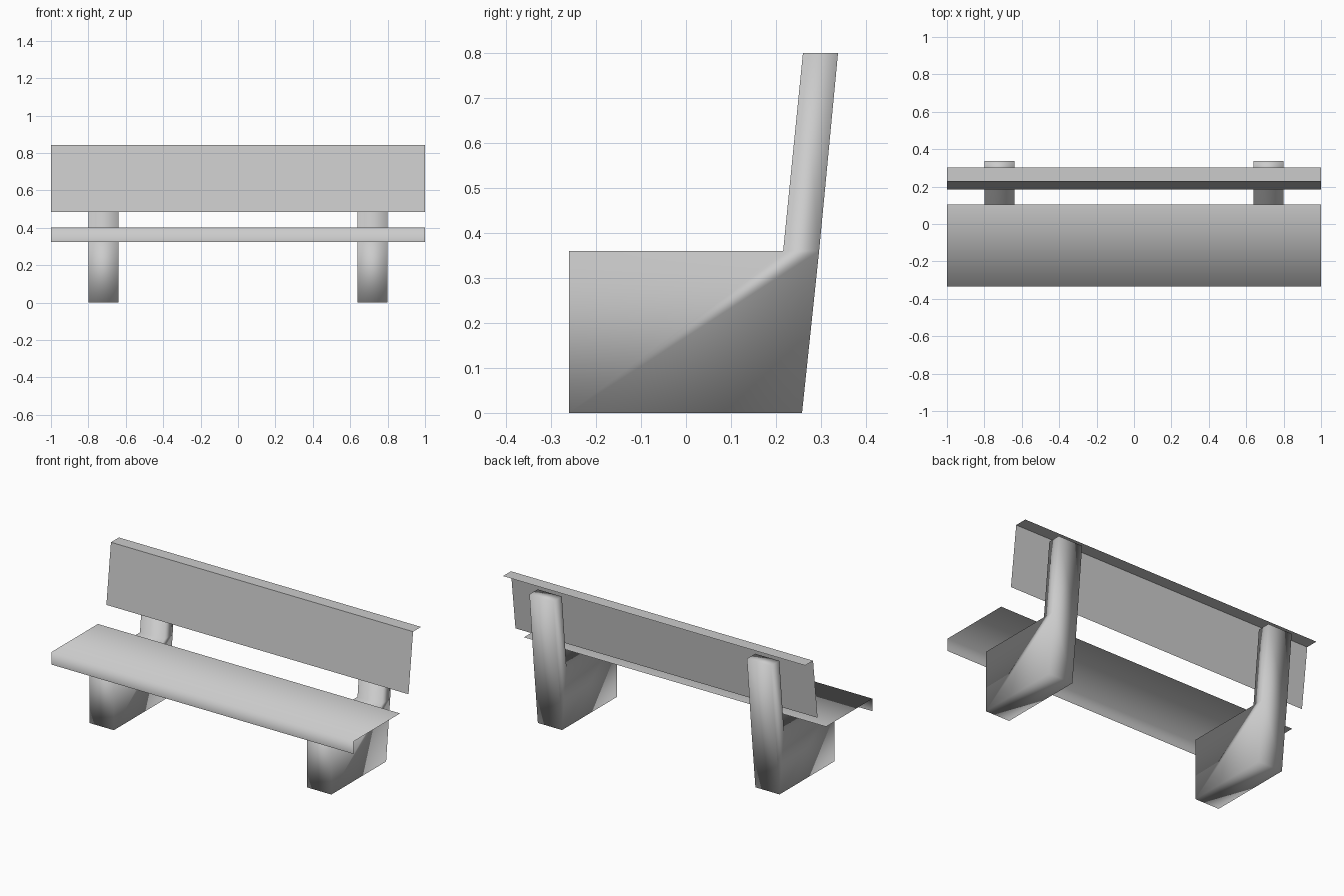
import bpy
import bmesh

cube = bpy.data.objects.get("Cube")
if cube:
    bpy.data.objects.remove(cube)

grey = bpy.data.materials.new("light grey")
grey.use_nodes = True
grey.diffuse_color = (0.6, 0.6, 0.6, 1)
grey.node_tree.nodes["Principled BSDF"].inputs["Base Color"].default_value = (0.6, 0.6, 0.6, 1)


def extrude_profile(name, profile, x0, x1, closed, smooth):
    """Sweep a (y, z) profile along x; closed profiles become solid prisms."""
    bm = bmesh.new()
    a = [bm.verts.new((x0, y, z)) for y, z in profile]
    b = [bm.verts.new((x1, y, z)) for y, z in profile]
    n = len(profile)
    for i in range(n if closed else n - 1):
        j = (i + 1) % n
        bm.faces.new((a[i], b[i], b[j], a[j]))
    if closed:
        bm.faces.new(a)
        bm.faces.new(b[::-1])
        bmesh.ops.recalc_face_normals(bm, faces=bm.faces)
    for face in bm.faces:
        face.smooth = smooth
    mesh = bpy.data.meshes.new(name)
    bm.to_mesh(mesh)
    bm.free()
    mesh.materials.append(grey)
    obj = bpy.data.objects.new(name, mesh)
    bpy.context.collection.objects.link(obj)
    return obj


# Seat: thin sheet with a front lip
extrude_profile("seat", [(-0.335, 0.325), (-0.335, 0.4), (0.104, 0.4)], -1, 1, False, True)

# Backrest: leaning sheet with a flange along its top
extrude_profile("backrest", [(0.184, 0.484), (0.227, 0.842), (0.302, 0.842)], -1, 1, False, False)

# Supports: block under the seat with a leaning post behind
support = [(-0.26, 0), (0.258, 0), (0.296, 0.36), (0.338, 0.8),
           (0.26, 0.8), (0.216, 0.36), (-0.26, 0.36)]
for side, x in (("left", 0.72), ("right", -0.72)):
    extrude_profile(side + "_support", support, x - 0.08, x + 0.08, True, True)
